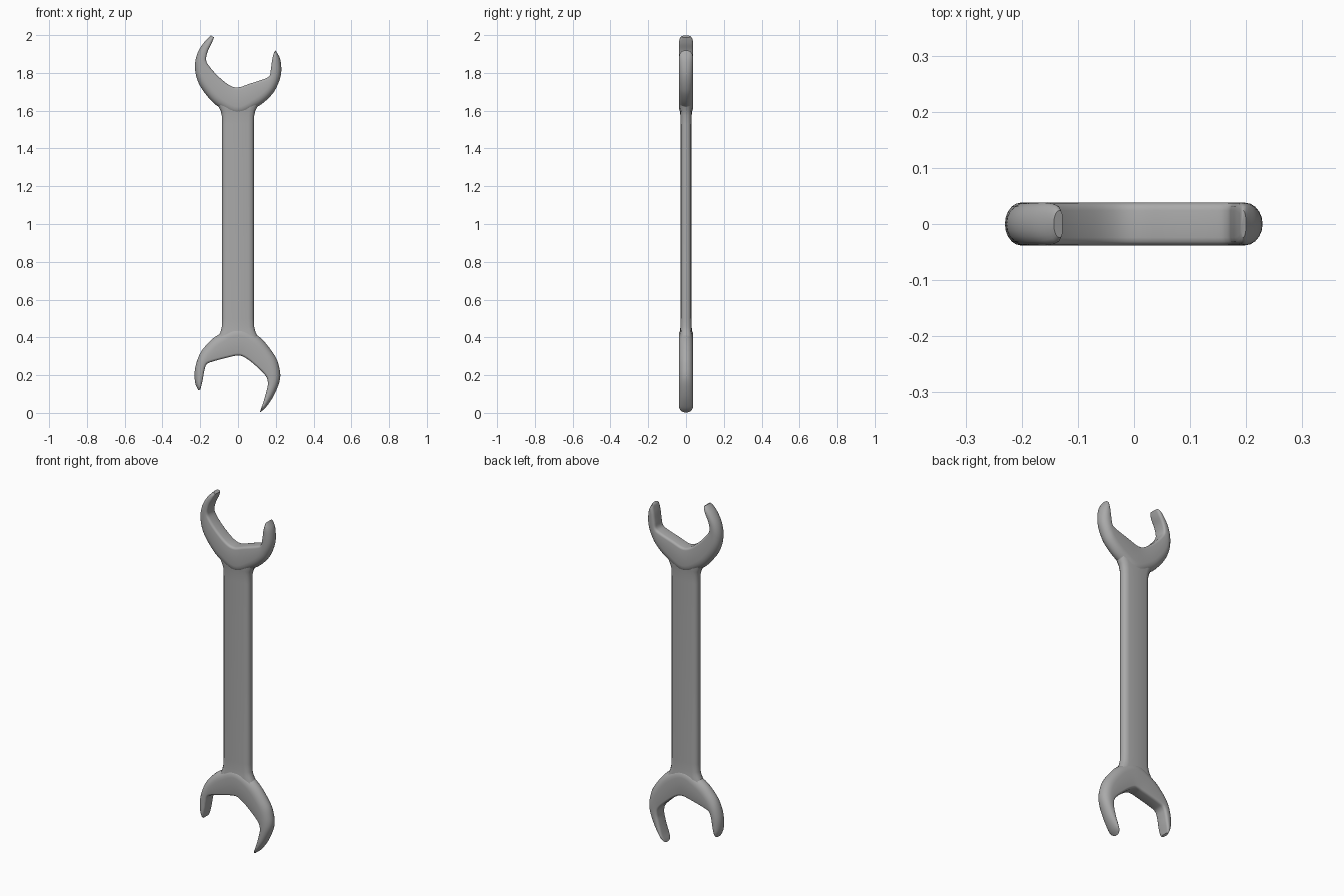
import bpy, bmesh, math
from mathutils import Vector

if "Cube" in bpy.data.objects:
    bpy.data.objects.remove(bpy.data.objects["Cube"])

steel = bpy.data.materials.new("grey steel")
steel.diffuse_color = (0.40, 0.40, 0.40, 1)
steel.use_nodes = True
steel.node_tree.nodes["Principled BSDF"].inputs["Base Color"].default_value = steel.diffuse_color


def spline(pts, steps):
    """Catmull-Rom curve through the points."""
    pts = [Vector(p) for p in pts]
    pts = [2 * pts[0] - pts[1]] + pts + [2 * pts[-1] - pts[-2]]
    out = []
    for a, b, c, d in zip(pts, pts[1:], pts[2:], pts[3:]):
        for k in range(steps):
            t = k / steps
            out.append(0.5 * (2 * b + (c - a) * t + (2 * a - 5 * b + 4 * c - d) * t * t
                              + (3 * b - a - 3 * c + d) * t ** 3))
    return out + [pts[-2]]


def loft(name, rings):
    """Skin a list of closed rings and cap both ends."""
    bm = bmesh.new()
    rows = [[bm.verts.new(p) for p in ring] for ring in rings]
    n = len(rows[0])
    for r, s in zip(rows, rows[1:]):
        for i in range(n):
            bm.faces.new((r[i], r[(i + 1) % n], s[(i + 1) % n], s[i]))
    bm.faces.new(rows[0])
    bm.faces.new(rows[-1])
    bmesh.ops.recalc_face_normals(bm, faces=bm.faces)
    mesh = bpy.data.meshes.new(name)
    bm.to_mesh(mesh)
    bm.free()
    mesh.materials.append(steel)
    obj = bpy.data.objects.new(name, mesh)
    bpy.context.collection.objects.link(obj)
    bpy.context.view_layer.objects.active = obj
    obj.select_set(True)
    bpy.ops.object.shade_smooth_by_angle(angle=math.radians(40))
    obj.select_set(False)


def section(outer, inner, h):
    """Slab section: fully rounded outer edge, lightly rounded inner edge."""
    o, i = Vector((outer[0], 0, outer[1])), Vector((inner[0], 0, inner[1]))
    length = (i - o).length
    d = (i - o).normalized()
    ro, ri = min(0.045, 0.6 * length), min(0.012, 0.3 * length)
    ring = []
    for k in range(11):                      # outer edge
        a = math.pi * (0.5 + k / 10)
        ring.append(o + d * (ro + ro * math.cos(a)) + Vector((0, h * math.sin(a), 0)))
    for sign in (-1, 1):                     # two inner corners
        for k in range(4):
            a = math.pi / 2 * k / 3
            if sign < 0:
                a = math.pi / 2 - a
            ring.append(i + d * (ri * math.cos(a) - ri)
                        + Vector((0, sign * (h - 0.014 + 0.014 * math.sin(a)), 0)))
    return ring


def head(name, outer, inner):
    so, si = spline(outer, 5), spline(inner, 5)
    last = len(so) - 1
    rings = []
    for k, (o, i) in enumerate(zip(so, si)):
        e = min(1, min(k, last - k) / 6)     # jaws thin toward their tips
        rings.append(section(o, i, 0.024 + 0.014 * math.sqrt(e * (2 - e))))
    loft(name, rings)


# open jaws, from the long tip round to the short tip
head("upper_jaw",
     [(-.143, 1.998), (-.185, 1.955), (-.217, 1.897), (-.228, 1.828), (-.212, 1.754),
      (-.169, 1.685), (-.105, 1.622), (0, 1.575), (.105, 1.622), (.17, 1.675),
      (.206, 1.728), (.228, 1.796), (.224, 1.87), (.2, 1.918)],
     [(-.127, 1.988), (-.14, 1.955), (-.16, 1.915), (-.169, 1.87), (-.152, 1.835),
      (-.106, 1.783), (-.048, 1.736), (0, 1.723), (.063, 1.743), (.14, 1.768),
      (.167, 1.785), (.174, 1.82), (.181, 1.87), (.191, 1.91)])
head("lower_jaw",
     [(.116, .002), (.148, .03), (.19, .093), (.222, .177), (.217, .246),
      (.19, .31), (.11, .405), (0, .455), (-.11, .41), (-.17, .357),
      (-.206, .304), (-.228, .23), (-.227, .161), (-.21, .12)],
     [(.12, .018), (.132, .05), (.148, .105), (.158, .155), (.145, .198),
      (.08, .262), (.03, .297), (0, .304), (-.04, .297), (-.135, .272),
      (-.167, .256), (-.179, .22), (-.187, .175), (-.199, .125)])

# flat bar with chamfered, slightly crowned faces, flaring into the jaws
half = [(0, .030), (.055, .028), (.074, .024), (.083, .013), (.086, 0)]
quarter = half + [(x, -y) for x, y in half[-2::-1]]
bar = quarter + [(-x, y) for x, y in quarter[-2:0:-1]]
stations = [(.37, 1.4), (.40, 1.25), (.43, 1.07), (.455, 1.0), (.50, .98), (1.0, .98),
            (1.53, .98), (1.575, 1.0), (1.60, 1.07), (1.63, 1.25), (1.66, 1.4)]
loft("handle", [[(x * w, y * min(w, 1.15), z) for x, y in bar] for z, w in stations])
